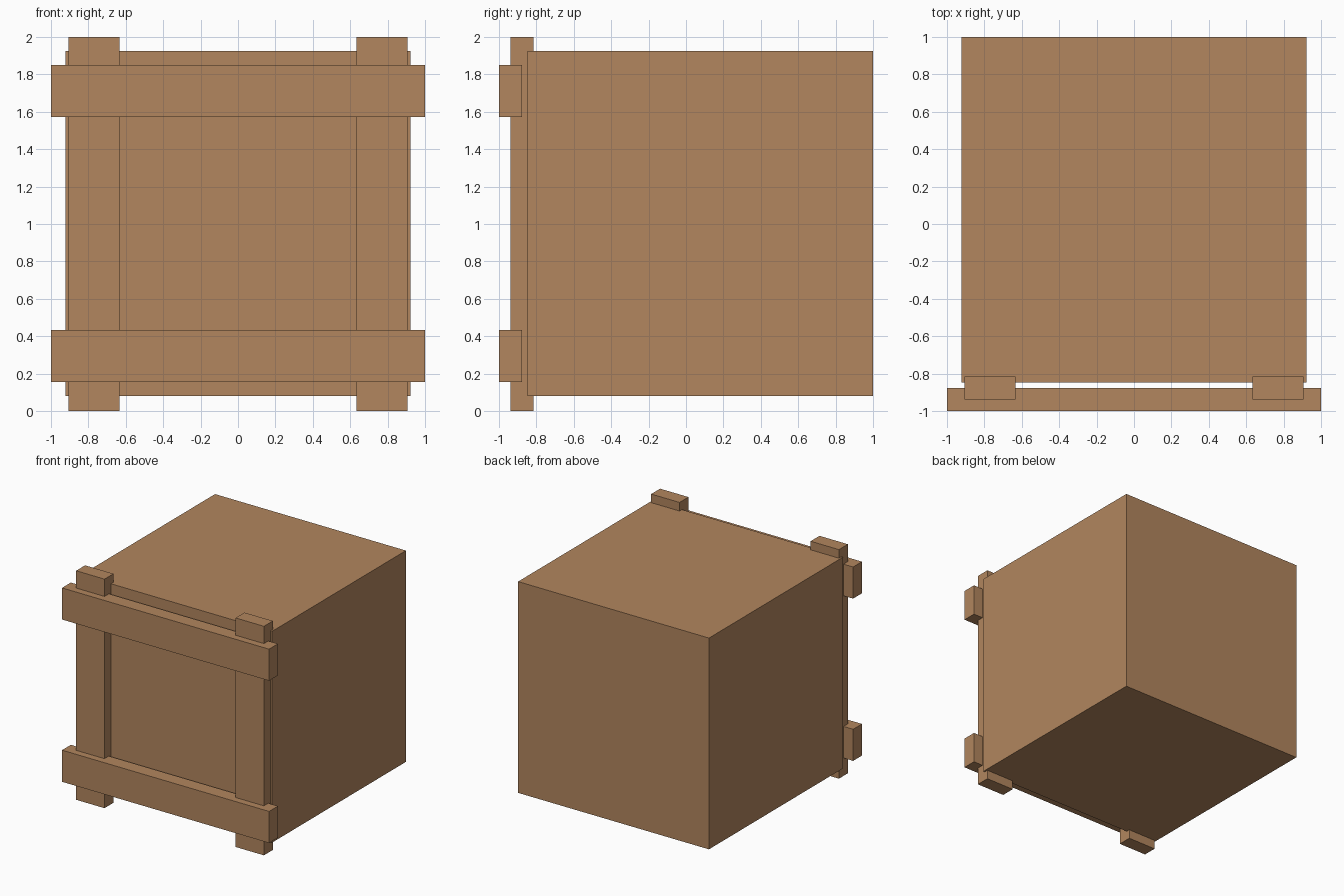
import bpy

if "Cube" in bpy.data.objects:
    bpy.data.objects.remove(bpy.data.objects["Cube"])

wood = bpy.data.materials.new("brown_wood")
wood.diffuse_color = (0.445, 0.238, 0.112, 1.0)
wood.use_nodes = True
wood.node_tree.nodes["Principled BSDF"].inputs["Base Color"].default_value = wood.diffuse_color


def block(name, lo, hi):
    """Axis-aligned box spanning two opposite corners."""
    bpy.ops.mesh.primitive_cube_add(size=1, location=[(a + b) / 2 for a, b in zip(lo, hi)])
    ob = bpy.context.object
    ob.name = name
    ob.scale = [b - a for a, b in zip(lo, hi)]
    bpy.ops.object.transform_apply(location=False, rotation=False, scale=True)
    ob.data.materials.append(wood)
    return ob


# Main crate body
block("crate_body", (-0.922, -0.848, 0.08), (0.922, 1.0, 1.925))

# Upright planks, partly sunk into the front face
for side, x in (("left", -0.77), ("right", 0.77)):
    block(side + "_upright_plank", (x - 0.137, -0.938, 0.0), (x + 0.137, -0.815, 2.0))

# Horizontal planks laid across the uprights
for level, z in (("lower", 0.294), ("upper", 1.711)):
    block(level + "_cross_plank", (-1.0, -1.0, z - 0.138), (1.0, -0.878, z + 0.138))
